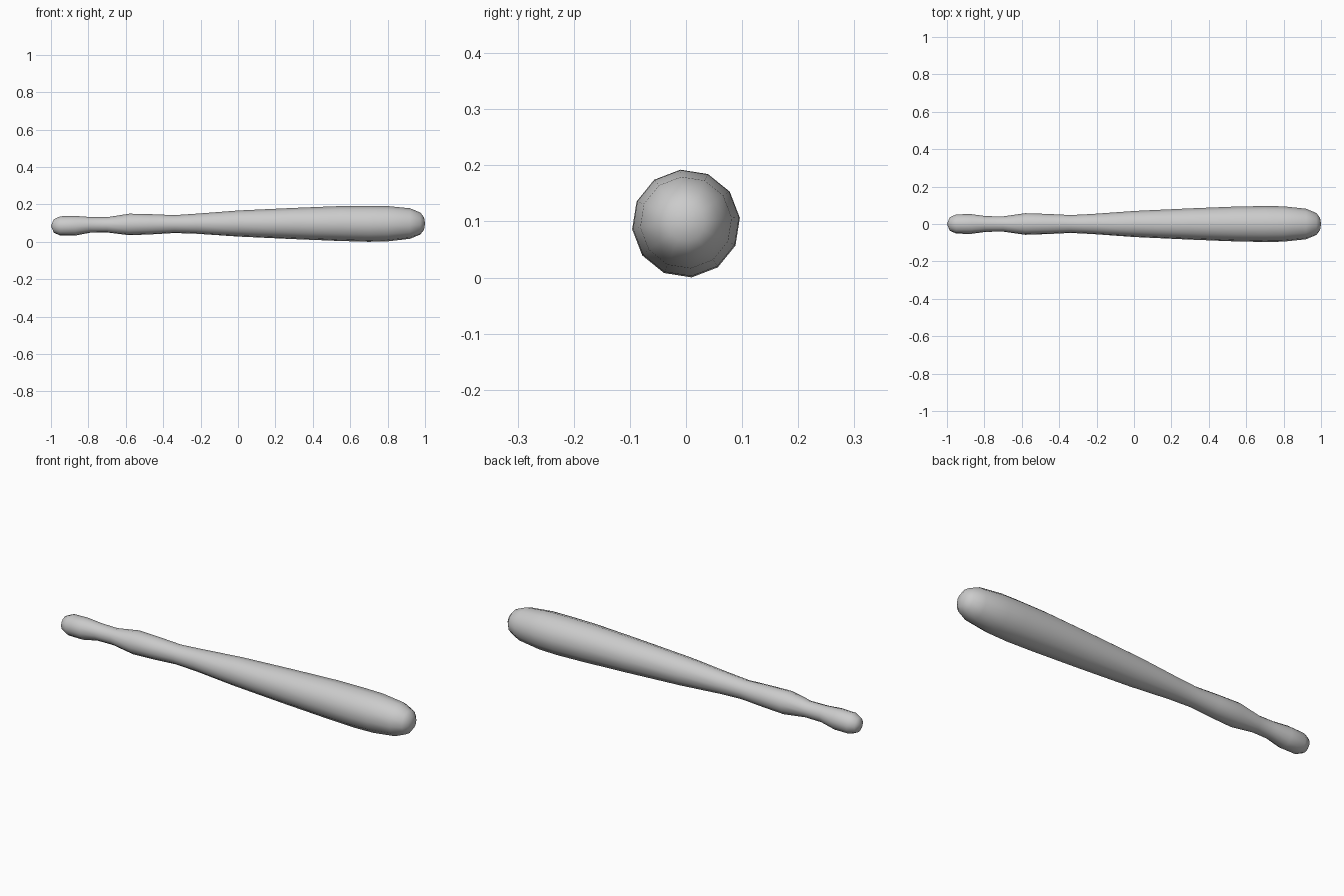
import bpy, bmesh, math

if "Cube" in bpy.data.objects:
    bpy.data.objects.remove(bpy.data.objects["Cube"])

SIDES = 12
TWIST = math.radians(6)

# profile along the length: x, radius, height of the axis
PROFILE = [
    (-0.985, 0.036, 0.085), (-0.95, 0.052, 0.085), (-0.87, 0.053, 0.086),
    (-0.79, 0.042, 0.091), (-0.70, 0.041, 0.091), (-0.58, 0.058, 0.093),
    (-0.46, 0.054, 0.094), (-0.34, 0.048, 0.095), (-0.22, 0.054, 0.097),
    (0.0, 0.070, 0.098), (0.30, 0.084, 0.098), (0.55, 0.094, 0.098),
    (0.70, 0.0965, 0.0963), (0.80, 0.095, 0.097), (0.92, 0.082, 0.098),
    (0.975, 0.059, 0.098), (0.995, 0.033, 0.098),
]


def ring(bm, x, r, z):
    angles = [TWIST + 2 * math.pi * i / SIDES for i in range(SIDES)]
    return [bm.verts.new((x, r * math.cos(a), z + r * math.sin(a))) for a in angles]


bm = bmesh.new()
rings = [ring(bm, *p) for p in PROFILE]

# bat walls
for a, b in zip(rings, rings[1:]):
    for i in range(SIDES):
        j = (i + 1) % SIDES
        bm.faces.new((a[i], a[j], b[j], b[i]))

# rounded knob end and barrel tip
for loop, x, z in ((rings[0], -1.0, 0.085), (rings[-1], 1.0, 0.098)):
    tip = bm.verts.new((x, 0, z))
    for i in range(SIDES):
        bm.faces.new((loop[i], loop[(i + 1) % SIDES], tip))

bmesh.ops.recalc_face_normals(bm, faces=bm.faces)
for f in bm.faces:
    f.smooth = True

mesh = bpy.data.meshes.new("bat")
bm.to_mesh(mesh)
bm.free()
bat = bpy.data.objects.new("bat", mesh)
bpy.context.collection.objects.link(bat)
